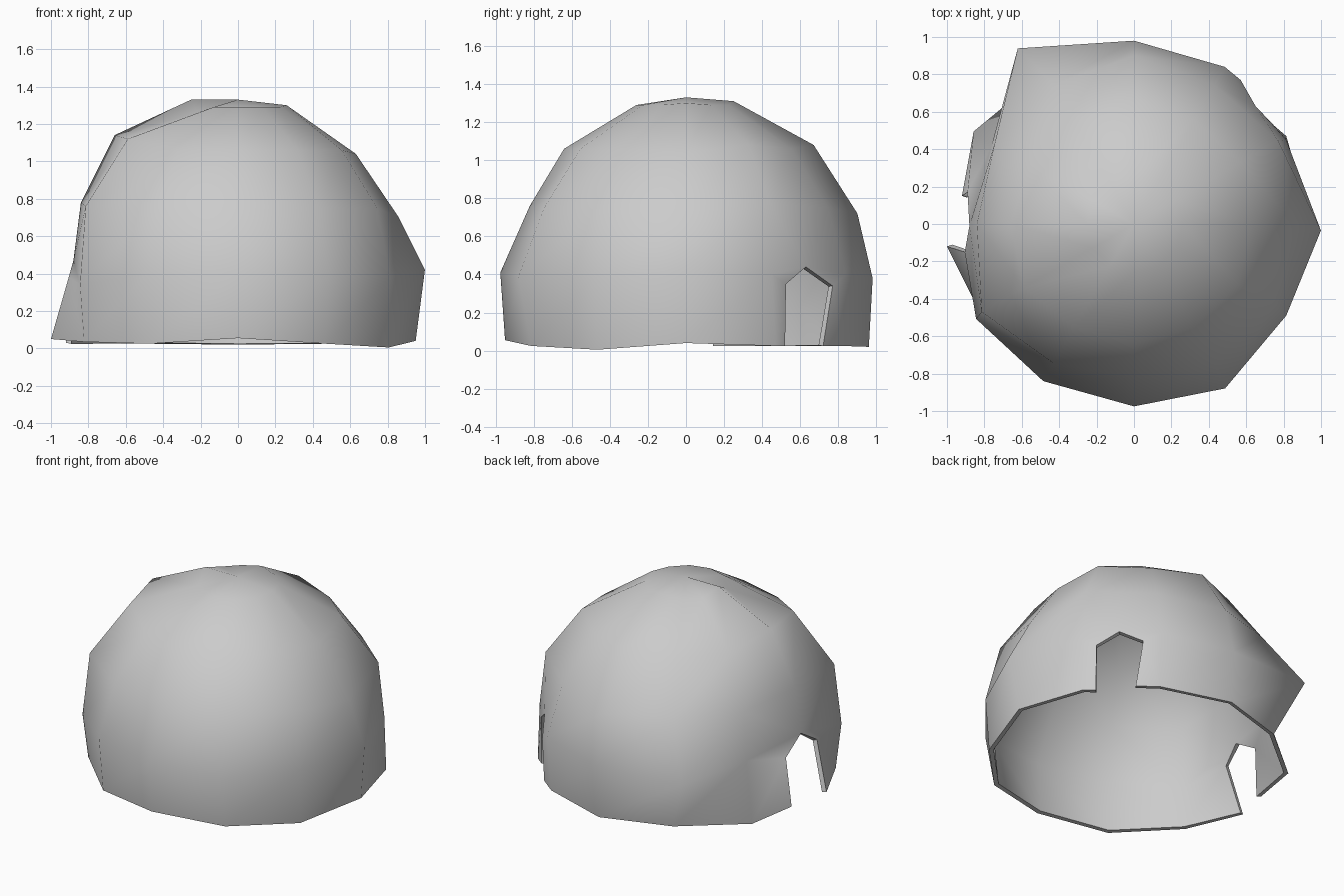
import bpy, bmesh
from math import radians, cos, sin

if "Cube" in bpy.data.objects:
    bpy.data.objects.remove(bpy.data.objects["Cube"])

SEG = 12
# average (radius, height) of each ring, base to top
RINGS = [(0.94, 0.025), (0.97, 0.40), (0.86, 0.75), (0.64, 1.06), (0.26, 1.29)]
# hand-shaped deviations: (ring, azimuth) -> (radius, height, azimuth shift)
DENTS = {
    (0, 0): (0.95, 0.04, 0), (0, 90): (0.96, 0.02, 0), (0, 150): (0.99, 0.025, 0),
    (0, 210): (0.95, 0.035, 0), (0, 270): (0.95, 0.055, 0), (0, 330): (0.93, 0.005, 0),
    (1, 0): (1.0, 0.42, -2), (1, 30): (0.93, 0.40, -1), (1, 90): (0.98, 0.38, 0),
    (1, 120): (1.126, 0.40, 3.5), (1, 150): (0.87, 0.41, 1), (1, 210): (0.985, 0.34, 1),
    (1, 270): (0.975, 0.41, 0), (1, 300): (1.005, 0.39, -1), (1, 330): (0.95, 0.38, -1),
    (2, 0): (0.86, 0.70, 0), (2, 30): (0.89, 0.77, 0), (2, 90): (0.90, 0.72, 0),
    (2, 180): (0.84, 0.78, 0), (2, 210): (0.94, 0.76, 0), (2, 270): (0.82, 0.76, 0),
    (3, 0): (0.63, 1.04, 0), (3, 30): (0.66, 1.08, 0), (3, 90): (0.67, 1.08, 0),
    (3, 180): (0.66, 1.14, 0), (3, 210): (0.68, 1.12, 0),
    (4, 0): (0.26, 1.30, 0), (4, 90): (0.25, 1.31, 0), (4, 180): (0.25, 1.33, 0),
    (4, 210): (0.25, 1.26, 0),
}

bm = bmesh.new()
grid = []
for r, (rad, h) in enumerate(RINGS):
    row = []
    for s in range(SEG):
        deg = s * 30
        rr, z, shift = DENTS.get((r, deg), (rad, h, 0))
        a = radians(deg + shift)
        row.append(bm.verts.new((rr * cos(a), rr * sin(a), z)))
    grid.append(row)
apex = bm.verts.new((0, 0, 1.33))


def doorway(a, b, pts):
    """Surround of a pointed opening between base columns a and b."""
    p0, t0, top, t1, p1 = [bm.verts.new(p) for p in pts]
    A0, A1, B0, B1 = grid[0][a], grid[1][a], grid[0][b], grid[1][b]
    for f in ((A0, p0, t0, A1), (A1, t0, top), (B1, top, t1), (B0, B1, t1, p1)):
        bm.faces.new(f)
    upper = [grid[2][i] for i in range(a, b + 1)]
    bm.faces.new((A1, top, upper[0]))
    bm.faces.new((top, B1, upper[-1]))
    for u, v in zip(upper, upper[1:]):
        bm.faces.new((top, v, u))


# small opening at back right, entrance at left
doorway(1, 2, [(0.75, 0.52, 0.025), (0.75, 0.525, 0.35), (0.65, 0.63, 0.44),
               (0.57, 0.77, 0.34), (0.59, 0.72, 0.025)])
doorway(5, 7, [(-0.92, 0.15, 0.03), (-0.89, 0.17, 0.37), (-0.88, -0.01, 0.47),
               (-0.905, -0.15, 0.38), (-1.0, -0.12, 0.05)])
open_cols = {1, 5, 6}

# dome wall panels and crown
for s in range(SEG):
    n = (s + 1) % SEG
    for r in range(len(RINGS) - 1):
        if s in open_cols and r < 2:
            continue
        bm.faces.new((grid[r][s], grid[r][n], grid[r + 1][n], grid[r + 1][s]))
    bm.faces.new((grid[4][s], grid[4][n], apex))

# drop the ring points replaced by the doorway
loose = [v for v in bm.verts if not v.link_faces]
bmesh.ops.delete(bm, geom=loose, context='VERTS')
bmesh.ops.recalc_face_normals(bm, faces=bm.faces)
bm.normal_update()
# make sure the outside faces outward
if sum(f.normal.dot(f.calc_center_median()) for f in bm.faces) < 0:
    bmesh.ops.reverse_faces(bm, faces=bm.faces)

mesh = bpy.data.meshes.new("dome_shell")
bm.to_mesh(mesh)
bm.free()
dome = bpy.data.objects.new("dome_shell", mesh)
bpy.context.collection.objects.link(dome)

# wall thickness, inward
sol = dome.modifiers.new("thickness", 'SOLIDIFY')
sol.thickness = 0.03
sol.offset = -1

bpy.context.view_layer.objects.active = dome
dome.select_set(True)
bpy.ops.object.modifier_apply(modifier=sol.name)
bpy.ops.object.shade_smooth_by_angle(angle=radians(60))
